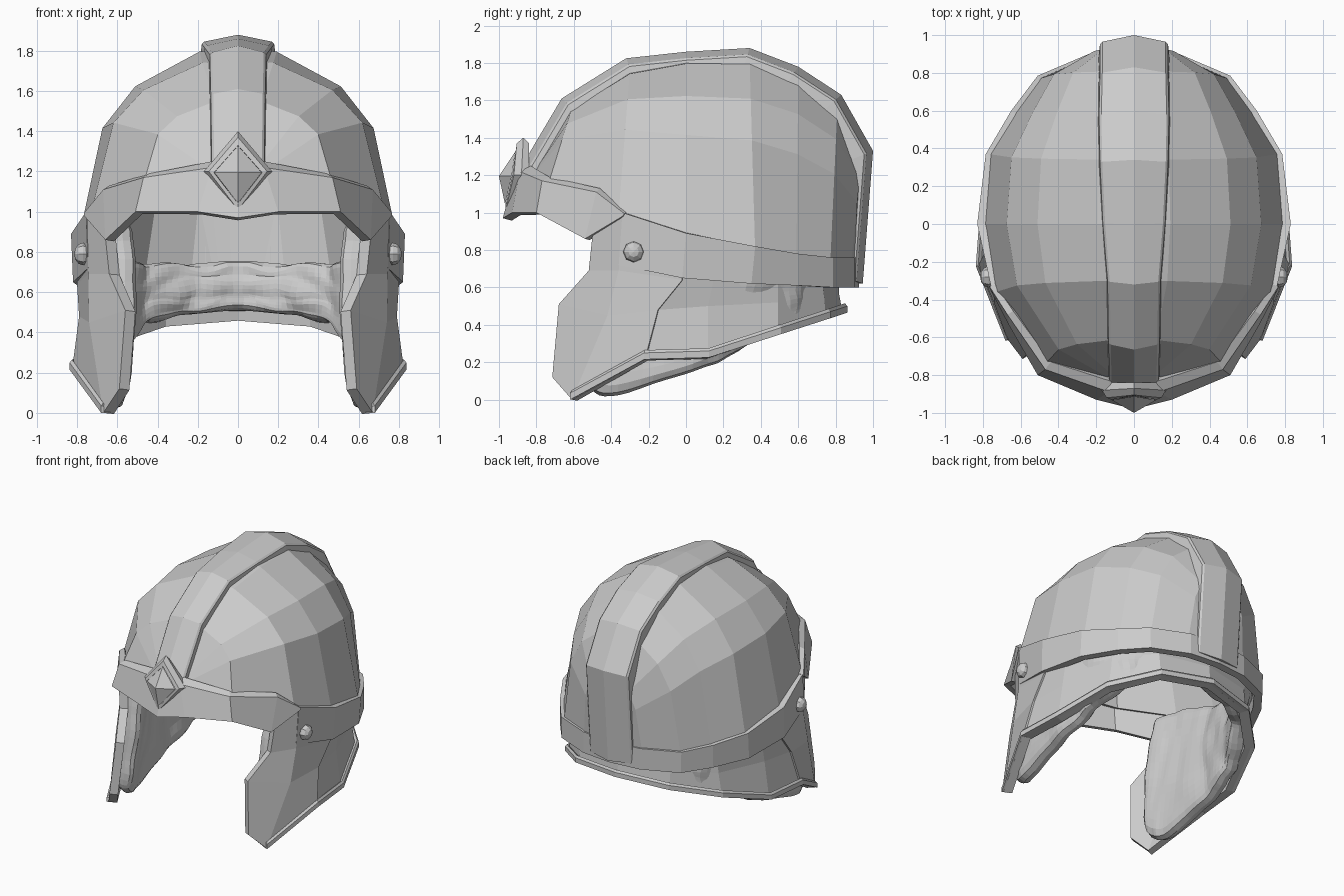
import bpy, bmesh, random
from math import sin, cos, radians
from mathutils import Vector

if "Cube" in bpy.data.objects:
    bpy.data.objects.remove(bpy.data.objects["Cube"])

random.seed(4)
CENTRE = Vector((0, 0, 0.9))


def finish(name, bm):
    me = bpy.data.meshes.new(name)
    bm.to_mesh(me)
    bm.free()
    ob = bpy.data.objects.new(name, me)
    bpy.context.collection.objects.link(ob)
    return ob


def sheet(name, rows, thick, offset=-1, wrinkle=0.0):
    """Half-side grid of points -> outward-facing sheet, mirrored and thickened."""
    bm = bmesh.new()
    vs = [[bm.verts.new(p) for p in r] for r in rows]
    for a, b in zip(vs, vs[1:]):
        for i in range(len(a) - 1):
            bm.faces.new((a[i], a[i + 1], b[i + 1], b[i]))
    bmesh.ops.remove_doubles(bm, verts=bm.verts[:], dist=0.0005)
    bmesh.ops.recalc_face_normals(bm, faces=bm.faces[:])
    out = sum(f.normal.dot(f.calc_center_median() - CENTRE) * f.calc_area() for f in bm.faces)
    if out < 0:
        bmesh.ops.reverse_faces(bm, faces=bm.faces[:])
    if wrinkle:
        bmesh.ops.subdivide_edges(bm, edges=bm.edges[:], cuts=3, use_grid_fill=True)
        for v in bm.verts:
            if abs(v.co.x) > 0.001:
                v.co += Vector([random.uniform(-wrinkle, wrinkle) for _ in range(3)])
    ob = finish(name, bm)
    ob.modifiers.new("mirror", 'MIRROR')
    sol = ob.modifiers.new("thickness", 'SOLIDIFY')
    sol.thickness, sol.offset = thick, offset
    if wrinkle:
        puff = ob.modifiers.new("puff", 'SUBSURF')
        puff.levels = puff.render_levels = 1
    return ob


# Dome: rounded cross-sections between the ridge line and the lower rim
ridge = [(-.81, 1.23), (-.61, 1.56), (-.3, 1.76), (0, 1.82), (.34, 1.82),
         (.6, 1.73), (.81, 1.57), (.94, 1.31), (.90, .70)]
rim = [(.15, -.83, 1.16), (.47, -.74, 1.14), (.73, -.36, 1.0), (.795, 0, .85), (.765, .37, .78),
       (.63, .59, .73), (.50, .77, .70), (.25, .88, .70), (.15, .90, .68)]
dome = []
for (py, pz), (bx, by, bz) in zip(ridge, rim):
    row = []
    for deg in (0, 14, 40, 58, 90):
        s, c = sin(radians(deg)), max(cos(radians(deg)), 0) ** 0.85
        row.append((bx * s, by + (py - by) * c, bz + (pz - bz) * c))
    dome.append(row)
sheet("dome", dome, 0.06)

# Raised crest strip running front to back
crest = [(-.89, 1.23, .13), (-.665, 1.61, .135), (-.32, 1.825, .14), (0, 1.86, .165), (.34, 1.88, .18),
         (.6, 1.78, .185), (.83, 1.63, .18), (1.0, 1.33, .18), (.945, .62, .18)]
rows = []
for y, z, w in crest:
    row = [(0, y, z)]
    for x, k in ((w - .012, .963), (w, .95), (w + .008, .88)):
        row.append((x, .05 + (y - .05) * k, .95 + (z - .95) * k))
    rows.append(row)
sheet("crest", rows, 0.03)

# Band around the lower edge of the dome
band_top = [(.755, -.34, 1.0), (.83, 0, .89), (.785, .37, .82), (.65, .60, .78),
            (.51, .785, .76), (.24, .90, .76), (0, .925, .76)]
band_low = [(.745, -.36, .72), (.82, -.02, .65), (.78, .35, .62), (.65, .60, .61),
            (.505, .785, .60), (.24, .90, .60), (0, .925, .60)]
sheet("rim_band", [band_top, band_low], 0.06)

# Brow visor, with a narrow bevelled strip on top
brow_back = [(0, -.83, 1.25), (.13, -.83, 1.25), (.44, -.73, 1.19), (.64, -.46, 1.13), (.735, -.32, 1.0)]
brow_top = [(0, -.91, 1.22), (.13, -.89, 1.22), (.47, -.77, 1.17), (.67, -.48, 1.11), (.765, -.33, .995)]
brow_low = [(0, -.98, .97), (.2, -.93, 1.0), (.51, -.80, 1.0), (.66, -.54, .86), (.765, -.34, .98)]
sheet("brow_visor", [brow_back, brow_top, brow_low], 0.05)

# Cheek guards and neck guard: columns from front edge round to the back
guard = [
    [(.66, -.50, .88), (.64, -.52, .69), (.56, -.68, .51), (.59, -.715, .12)],
    [(.75, -.34, .98), (.745, -.36, .69), (.74, -.42, .45), (.67, -.61, .0)],
    [(.81, -.05, .80), (.80, -.02, .64), (.79, -.15, .48), (.825, -.22, .215)],
    [(.78, .20, .75), (.76, .15, .64), (.76, .12, .50), (.80, .12, .225)],
    [(.62, .56, .72), (.62, .50, .62), (.63, .50, .52), (.66, .50, .35)],
    [(.40, .78, .70), (.39, .74, .62), (.39, .75, .55), (.39, .76, .435)],
    [(0, .87, .70), (0, .83, .62), (0, .83, .57), (0, .85, .465)]]
sheet("cheek_guard", guard[:3], 0.06)
inset = [[(x * .985, y * .985, z) for x, y, z in c] for c in guard[2:]]
sheet("neck_guard", inset, 0.05)

# Raised lip along the bottom edge of the guards
low = [c[-1] for c in guard[1:]]
lip = []
for k, dz in ((1.0, .05), (1.015, .035), (1.015, 0)):
    lip.append([(x * k, y * k, z + dz) for x, y, z in low])
sheet("guard_lip", lip, 0.05)

# Quilted lining inside the guards and round the nape
pad = [
    [(.58, -.44, .97), (.56, -.50, .55), (.59, -.56, .10)],
    [(.64, -.22, .97), (.62, -.30, .50), (.63, -.42, .0)],
    [(.69, .05, .90), (.675, .0, .50), (.67, .05, .14)],
    [(.63, .34, .80), (.63, .31, .55), (.64, .28, .26)],
    [(.50, .58, .73), (.50, .55, .58), (.50, .55, .44)],
    [(.26, .71, .73), (.26, .68, .61), (.26, .69, .49)],
    [(0, .76, .74), (0, .73, .62), (0, .74, .51)]]
sheet("padded_lining", pad, 0.12, 0, 0.018)

# Diamond frame and pyramid gem on the brow
back = [(0, -.84, 1.37), (.16, -.84, 1.20), (0, -.90, .99)]
edge = [(0, -.87, 1.40), (.17, -.88, 1.20), (0, -.94, .99)]
face = [(0, -.905, 1.37), (.145, -.92, 1.20), (0, -.965, 1.01)]
inner = [(0, -.91, 1.33), (.12, -.93, 1.195), (0, -.965, 1.04)]
sheet("diamond_frame", [back, edge, face, inner], 0.02)

bm = bmesh.new()
tip, top, side, foot = [bm.verts.new(p) for p in
                        ((0, -1, 1.195), (0, -.912, 1.328), (.118, -.932, 1.195), (0, -.967, 1.042))]
bm.faces.new((tip, side, top))
bm.faces.new((tip, foot, side))
finish("brow_gem", bm).modifiers.new("mirror", 'MIRROR')

# Low-poly rivets at the temples
bm = bmesh.new()
bmesh.ops.create_uvsphere(bm, u_segments=8, v_segments=6, radius=0.056)
for v in bm.verts:
    v.co = Vector((v.co.z * .8 + .77, v.co.x - .28, v.co.y + .79))
finish("temple_rivets", bm).modifiers.new("mirror", 'MIRROR')
